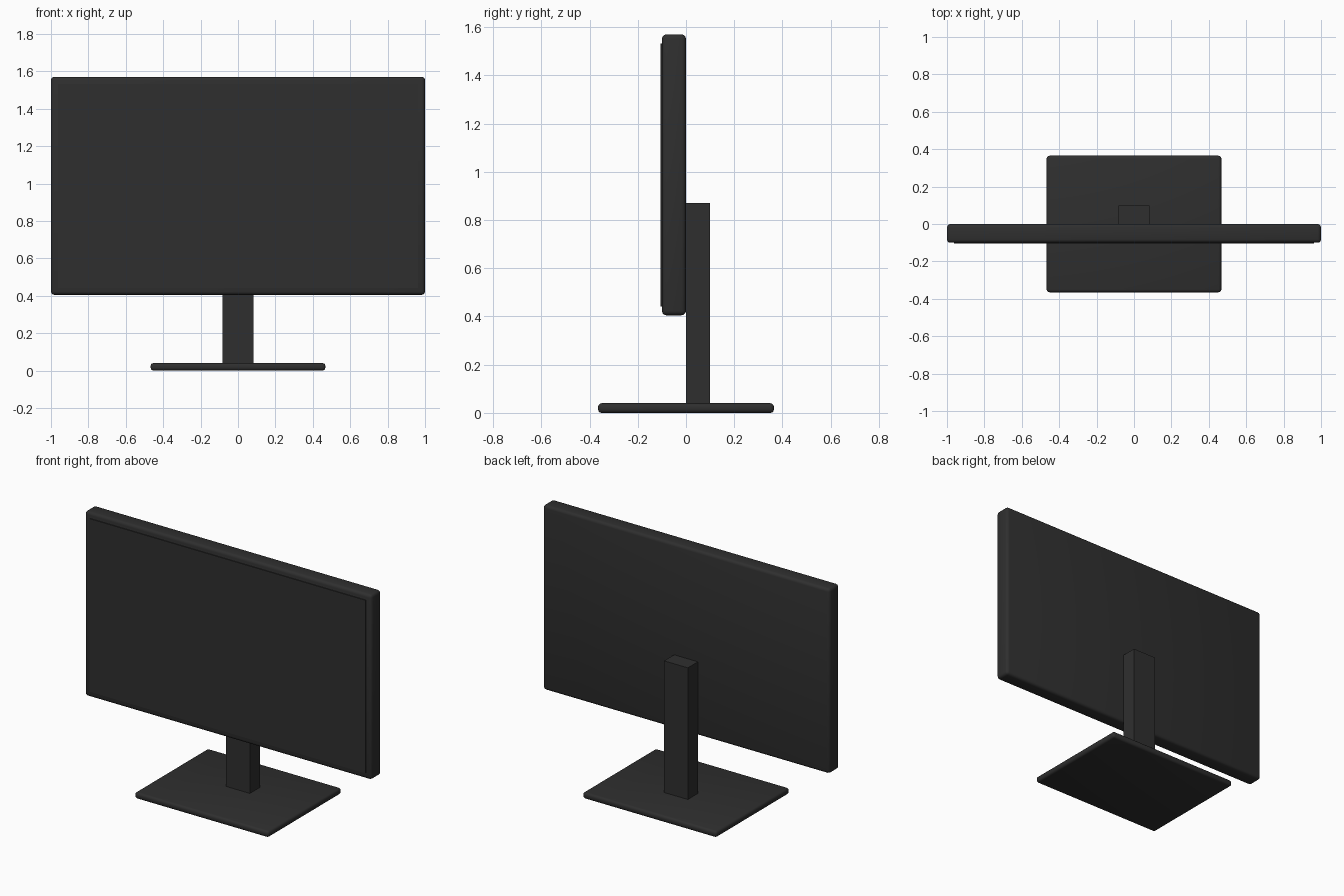
import bpy
import bmesh
from mathutils import Matrix, Vector

if "Cube" in bpy.data.objects:
    bpy.data.objects.remove(bpy.data.objects["Cube"])


def material(name, value):
    mat = bpy.data.materials.new(name)
    mat.diffuse_color = (value, value, value, 1)
    mat.use_nodes = True
    mat.node_tree.nodes["Principled BSDF"].inputs["Base Color"].default_value = mat.diffuse_color
    return mat


def box(name, low, high, mat, bevel=0.0, segments=3):
    """Box between two corners, with optionally rounded edges."""
    low, high = Vector(low), Vector(high)
    bm = bmesh.new()
    bmesh.ops.create_cube(bm, size=1)
    size = high - low
    bm.transform(Matrix.Translation((low + high) / 2) @ Matrix.Diagonal((*size, 1)))
    if bevel:
        bmesh.ops.bevel(bm, geom=bm.edges[:], offset=bevel, segments=segments,
                        profile=0.5, affect='EDGES', clamp_overlap=True)
    mesh = bpy.data.meshes.new(name)
    bm.to_mesh(mesh)
    bm.free()
    mesh.materials.append(mat)
    obj = bpy.data.objects.new(name, mesh)
    bpy.context.collection.objects.link(obj)
    if bevel:
        bpy.ops.object.select_all(action='DESELECT')
        obj.select_set(True)
        bpy.context.view_layer.objects.active = obj
        bpy.ops.object.shade_smooth_by_angle()
    return obj


plastic = material("black_plastic", 0.028)

# Display housing and the thin screen plate on its front
box("display_housing", (-1, -0.10, 0.405), (1, 0, 1.57), plastic, 0.018)
box("screen", (-0.963, -0.105, 0.442), (0.963, -0.098, 1.533), plastic)

# Upright column behind the display, standing on the base
box("stand_column", (-0.083, 0, 0.03), (0.083, 0.10, 0.87), plastic)

# Rounded base plate
box("base_plate", (-0.467, -0.365, 0), (0.467, 0.365, 0.04), plastic, 0.015)
